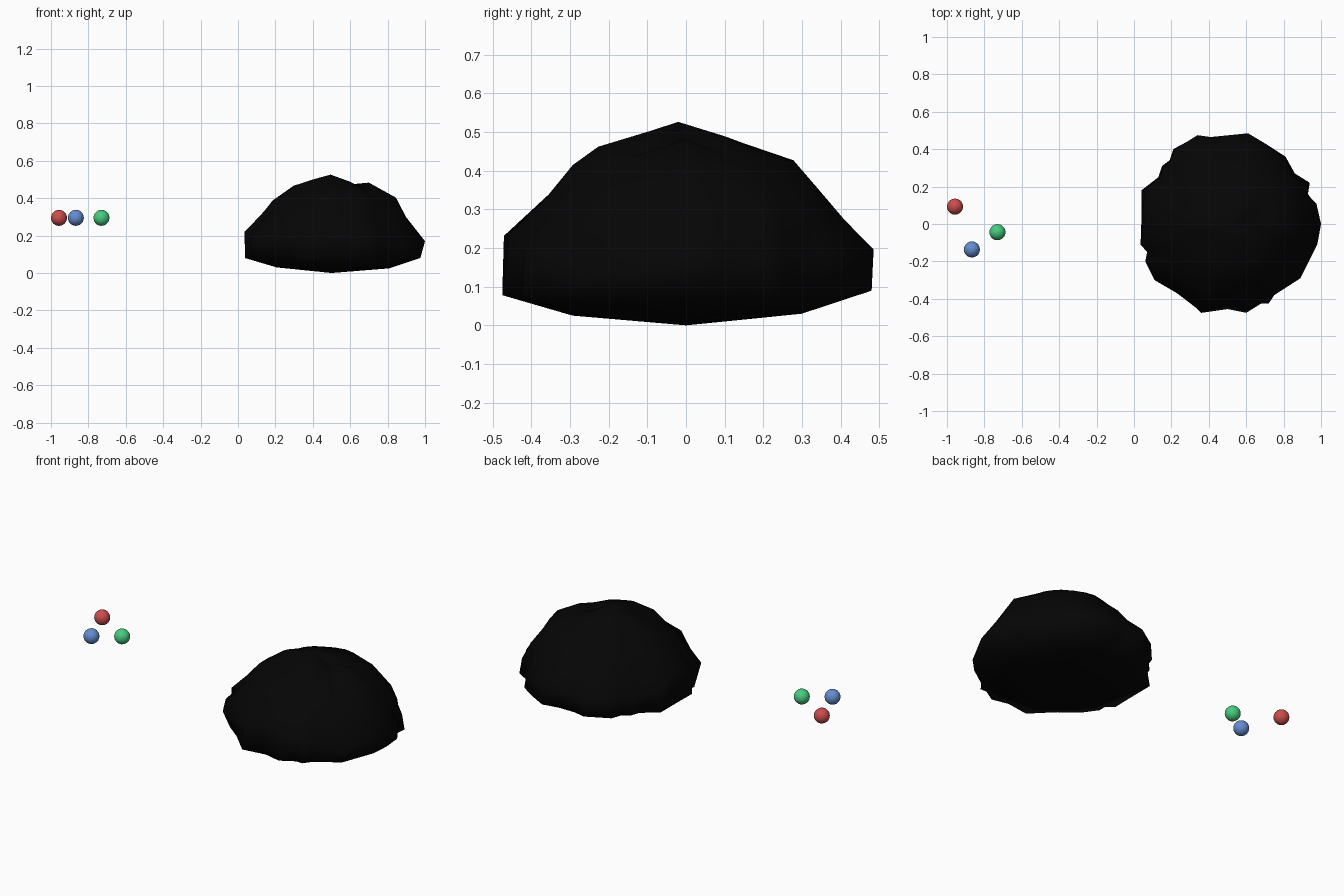
import bpy, bmesh, math
from mathutils import Vector, noise

if "Cube" in bpy.data.objects:
    bpy.data.objects.remove(bpy.data.objects["Cube"])


def material(name, rgb):
    m = bpy.data.materials.new(name)
    m.diffuse_color = (*rgb, 1)
    m.use_nodes = True
    m.node_tree.nodes["Principled BSDF"].inputs["Base Color"].default_value = m.diffuse_color
    return m


def add_object(name, bm, mat, smooth):
    me = bpy.data.meshes.new(name)
    bmesh.ops.recalc_face_normals(bm, faces=bm.faces)
    for f in bm.faces:
        f.smooth = smooth
    bm.to_mesh(me)
    bm.free()
    me.materials.append(mat)
    ob = bpy.data.objects.new(name, me)
    bpy.context.collection.objects.link(ob)
    return ob


# Boulder: plan outline (x, y), widest edge seen from above
CX = 0.51
OUTLINE = [(1, 0), (.975, .11), (.93, .16), (.94, .22), (.86, .27), (.81, .36), (.71, .425),
           (.61, .485), (.51, .475), (.41, .465), (.34, .475), (.21, .40), (.19, .34),
           (.15, .31), (.13, .25), (.04, .18), (.04, .03), (.035, -.11), (.07, -.15),
           (.06, -.20), (.11, -.30), (.23, -.37), (.36, -.475), (.50, -.455), (.60, -.475),
           (.68, -.425), (.72, -.425), (.75, -.38), (.89, -.29), (.98, -.11)]

# Direction in degrees: (radius, height) profile from underside to crown
PROFILES = {
    0: [(.30, .025), (.465, .08), (.49, .17), (.39, .30), (.34, .41), (.19, .485), (.08, .475)],
    35: [(.30, .03), (.465, .09), (.44, .18), (.43, .27), (.36, .36), (.27, .43), (.12, .485)],
    90: [(.30, .03), (.47, .09), (.483, .2), (.41, .28), (.345, .36), (.28, .43), (.10, .495)],
    148: [(.30, .03), (.475, .08), (.46, .17), (.39, .28), (.36, .34), (.26, .43), (.11, .495)],
    180: [(.30, .03), (.475, .08), (.455, .25), (.38, .33), (.33, .40), (.21, .475), (.11, .51)],
    215: [(.32, .03), (.46, .08), (.50, .17), (.41, .29), (.32, .39), (.21, .455), (.11, .50)],
    270: [(.30, .025), (.485, .08), (.46, .26), (.37, .345), (.30, .42), (.23, .465), (.10, .51)],
    325: [(.30, .03), (.46, .07), (.47, .13), (.41, .25), (.34, .36), (.24, .44), (.11, .49)],
}
ANGLES = list(PROFILES) + [360]


def profile_at(angle, level):
    deg = math.degrees(angle) % 360
    for a, b in zip(ANGLES, ANGLES[1:]):
        if a <= deg <= b:
            start, end = PROFILES[a][level], PROFILES[b % 360][level]
            return Vector(start).lerp(Vector(end), (deg - a) / (b - a))


bm = bmesh.new()
rings = []
for level in range(7):
    ring = []
    for x, y in OUTLINE:
        angle = math.atan2(y, x - CX)
        r, z = profile_at(angle, level)
        edge = math.hypot(x - CX, y)
        widest = max(profile_at(angle, 1)[0], profile_at(angle, 2)[0])
        blend = (.4, 1, 1, .5, .25, .1, 0)[level]     # ragged edge fades upwards
        r *= 1 + blend * (edge / widest - 1)
        p = Vector((r * math.cos(angle), r * math.sin(angle), z))
        if level > 2:                                  # broad lumps on the crown
            p *= .99 + .02 * noise.noise(p * 9)
        ring.append(bm.verts.new((CX + p.x, p.y, p.z)))
    rings.append(ring)
n = len(OUTLINE)
for lo, hi in zip(rings, rings[1:]):
    for i in range(n):
        j = (i + 1) % n
        bm.faces.new((lo[i], lo[j], hi[j]))
        bm.faces.new((lo[i], hi[j], hi[i]))
foot = bm.verts.new((.5, 0, 0))
crown = bm.verts.new((.495, -.02, .526))
for i in range(n):
    j = (i + 1) % n
    bm.faces.new((foot, rings[0][j], rings[0][i]))
    bm.faces.new((crown, rings[-1][i], rings[-1][j]))
add_object("boulder", bm, material("near black", (.0016, .0016, .0016)), True)

# Three floating balls
for name, rgb, loc in (
        ("red", (.60, .075, .075), (-.957, .093, .295)),
        ("blue", (.13, .265, .63), (-.867, -.136, .295)),
        ("green", (.065, .60, .215), (-.730, -.044, .295))):
    bm = bmesh.new()
    bmesh.ops.create_icosphere(bm, subdivisions=3, radius=.043)
    ball = add_object(name + "_ball", bm, material(name, rgb), False)
    ball.location = loc
